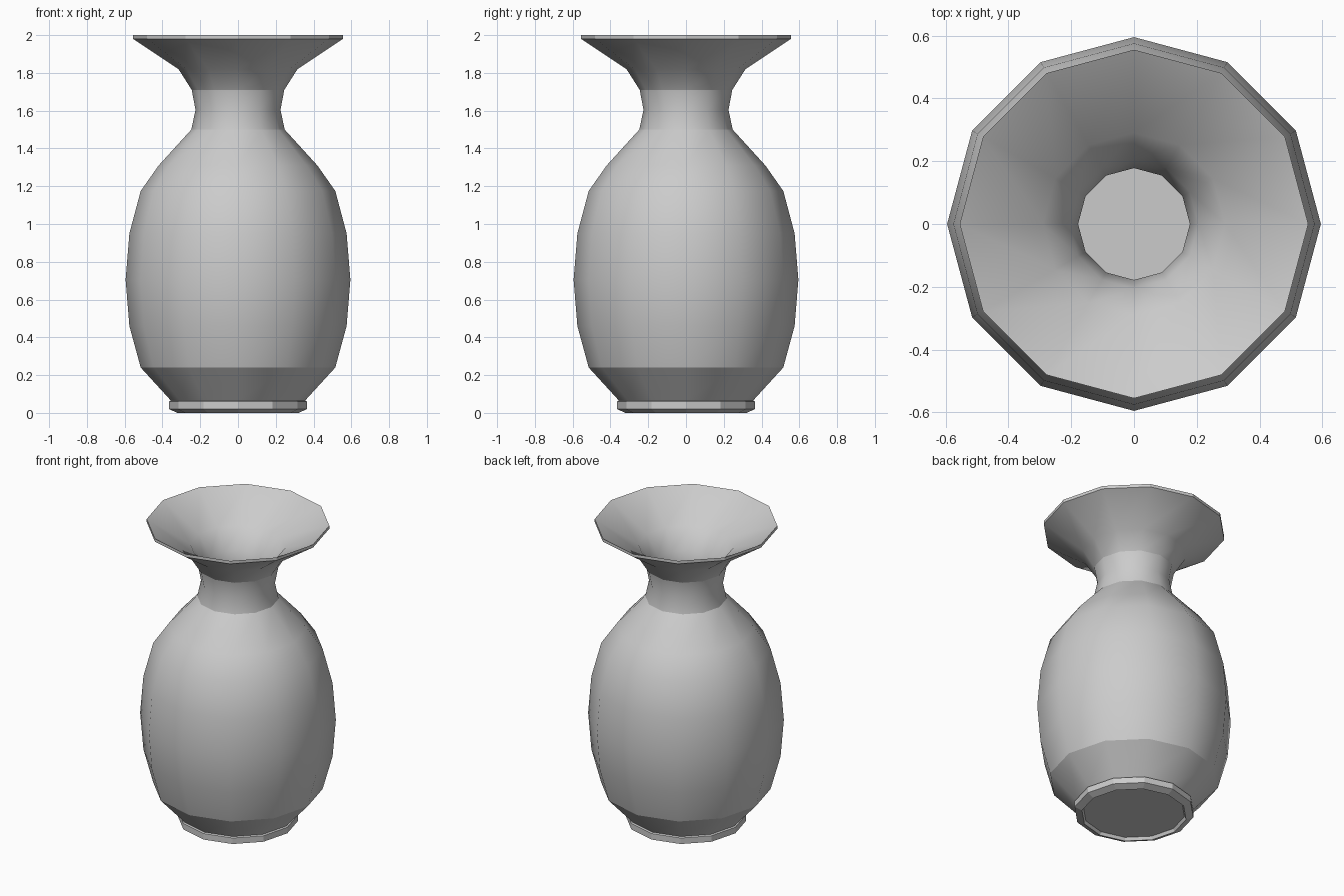
import bpy, bmesh, math

if "Cube" in bpy.data.objects:
    bpy.data.objects.remove(bpy.data.objects["Cube"])

SIDES = 12


def lathe(name, profile, sharp_rings=(), faceted_bands=()):
    """Spin (radius, height) points around z; radius 0 ends become flat caps."""
    bm = bmesh.new()
    rings = []
    for r, z in profile:
        rings.append([bm.verts.new((r * math.cos(2 * math.pi * i / SIDES),
                                    r * math.sin(2 * math.pi * i / SIDES), z))
                      for i in range(SIDES)])
    for k, (a, b) in enumerate(zip(rings, rings[1:])):
        for i in range(SIDES):
            j = (i + 1) % SIDES
            f = bm.faces.new((a[i], a[j], b[j], b[i]))
            f.smooth = k not in faceted_bands
    # flat end caps: recessed underside and inside floor
    bm.faces.new(rings[0][::-1])
    bm.faces.new(rings[-1])
    for k in sharp_rings:
        for i in range(SIDES):
            e = bm.edges.get((rings[k][i], rings[k][(i + 1) % SIDES]))
            e.smooth = False
    mesh = bpy.data.meshes.new(name)
    bm.to_mesh(mesh)
    bm.free()
    obj = bpy.data.objects.new(name, mesh)
    bpy.context.collection.objects.link(obj)
    return obj


# Foot with recessed underside
foot = [(0.31, 0.02), (0.32, 0.0), (0.365, 0.02), (0.365, 0.06), (0.355, 0.065)]
# Body, neck and flared mouth
outside = [(0.515, 0.24), (0.575, 0.46), (0.595, 0.705), (0.575, 0.95),
           (0.515, 1.175), (0.42, 1.31), (0.247, 1.50), (0.225, 1.605),
           (0.245, 1.71), (0.315, 1.82), (0.555, 1.98)]
# Lip and hollow inside down to the floor
inside = [(0.555, 2.0), (0.29, 1.845), (0.205, 1.72), (0.178, 1.605),
          (0.205, 1.48), (0.38, 1.29), (0.47, 1.15), (0.53, 0.94),
          (0.55, 0.705), (0.53, 0.47), (0.475, 0.26), (0.34, 0.11)]

lathe("vase", foot + outside + inside,
      sharp_rings=(0, 1, 2, 3, 4, 5, 11, 13, 15, 16, 27),
      faceted_bands=(0, 1, 2, 3, 15))
